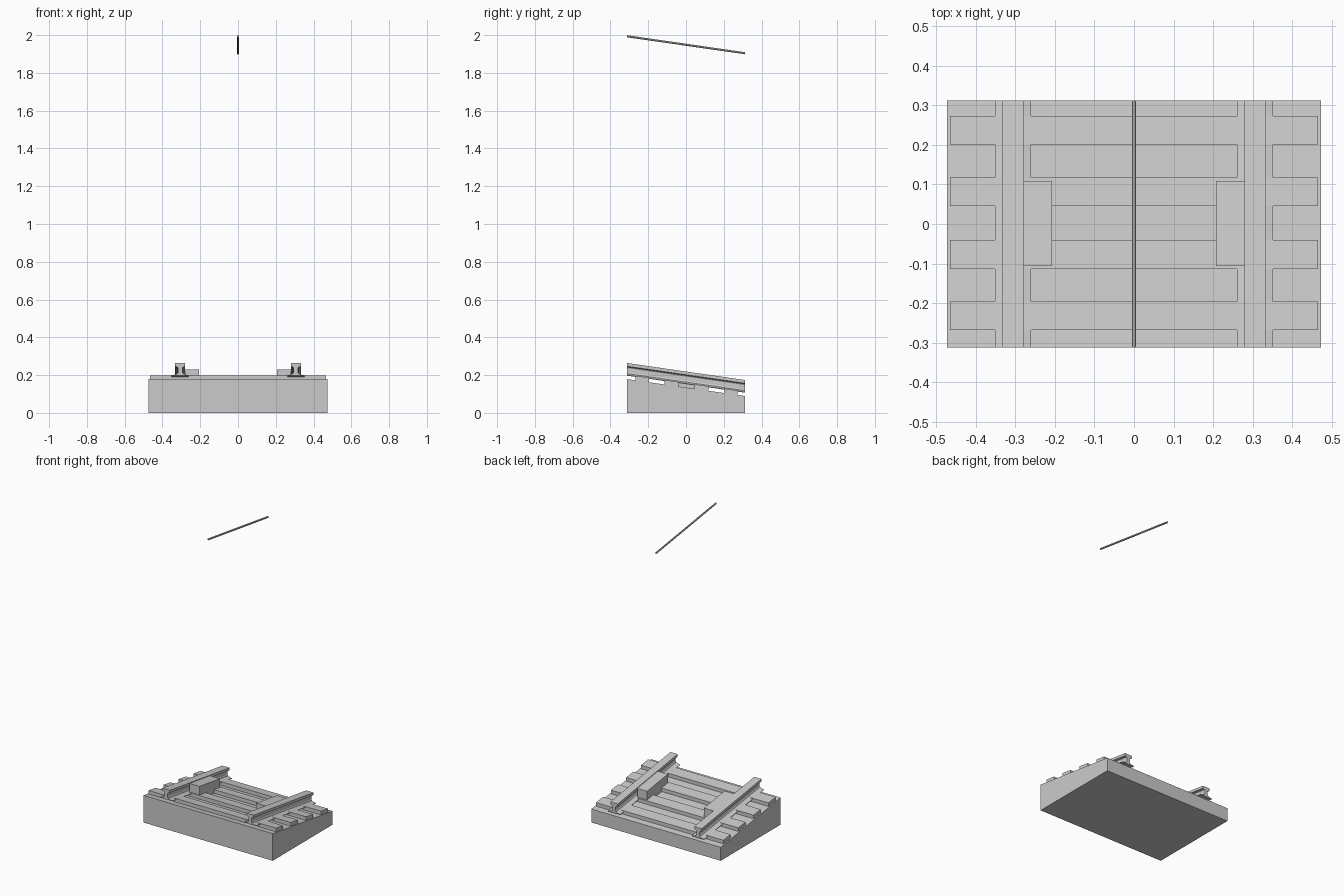
import bpy, bmesh, math

if "Cube" in bpy.data.objects:
    bpy.data.objects.remove(bpy.data.objects["Cube"])

HALF = 0.3125             # half length of the track piece
SLOPE = -0.09 / 0.625     # fall of the incline along y
BED_MID = 0.134           # bed surface height at y = 0


def extrude(name, profile, y0, y1, base=BED_MID):
    """Extrude an (x, height above the incline) profile along the slope."""
    bm = bmesh.new()
    rings = [[bm.verts.new((x, y, base + SLOPE * y + h)) for x, h in profile]
             for y in (y0, y1)]
    n = len(profile)
    for i in range(n):
        j = (i + 1) % n
        bm.faces.new((rings[0][i], rings[0][j], rings[1][j], rings[1][i]))
    bm.faces.new(rings[0])
    bm.faces.new(rings[1])
    bmesh.ops.recalc_face_normals(bm, faces=bm.faces)
    mesh = bpy.data.meshes.new(name)
    bm.to_mesh(mesh)
    bm.free()
    ob = bpy.data.objects.new(name, mesh)
    bpy.context.collection.objects.link(ob)
    return ob


def rect(x0, x1, h0, h1):
    return [(x0, h0), (x1, h0), (x1, h1), (x0, h1)]


# Ballast bed: sloping top, flat underside
bed = extrude("ballast_bed", rect(-0.4725, 0.4725, -0.1, 0), -HALF, HALF)
for v in bed.data.vertices:
    if v.index % 4 < 2:
        v.co.z = 0

# Four sleepers across the bed
for i, y in enumerate((-0.232, -0.0775, 0.0815, 0.237)):
    extrude(f"sleeper_{i + 1}", rect(-0.465, 0.465, -0.01, 0.024),
            y - 0.0365, y + 0.0365)

# Rails with foot, web and head; half profile mirrored
half = [(0.045, 0.018), (0.045, 0.0205), (0.026, 0.0235), (0.015, 0.029),
        (0.011, 0.037), (0.011, 0.058), (0.015, 0.064), (0.0265, 0.068),
        (0.0265, 0.085)]
outline = half + [(-x, h) for x, h in reversed(half)]
for side, s in (("left", -1), ("right", 1)):
    extrude(f"rail_{side}", [(s * 0.306 + x, h) for x, h in outline],
            -HALF, HALF)
    # Block against the inner side of each rail
    extrude(f"block_{side}", rect(*sorted((s * 0.207, s * 0.2795)), -0.01, 0.081),
            -0.106, 0.109)

# Overhead wire
r = 0.006
circle = [(r * math.cos(math.tau * (k + 0.5) / 8), r * math.sin(math.tau * (k + 0.5) / 8))
          for k in range(8)]
extrude("overhead_wire", circle, -HALF, HALF, base=2 - r + SLOPE * HALF)
